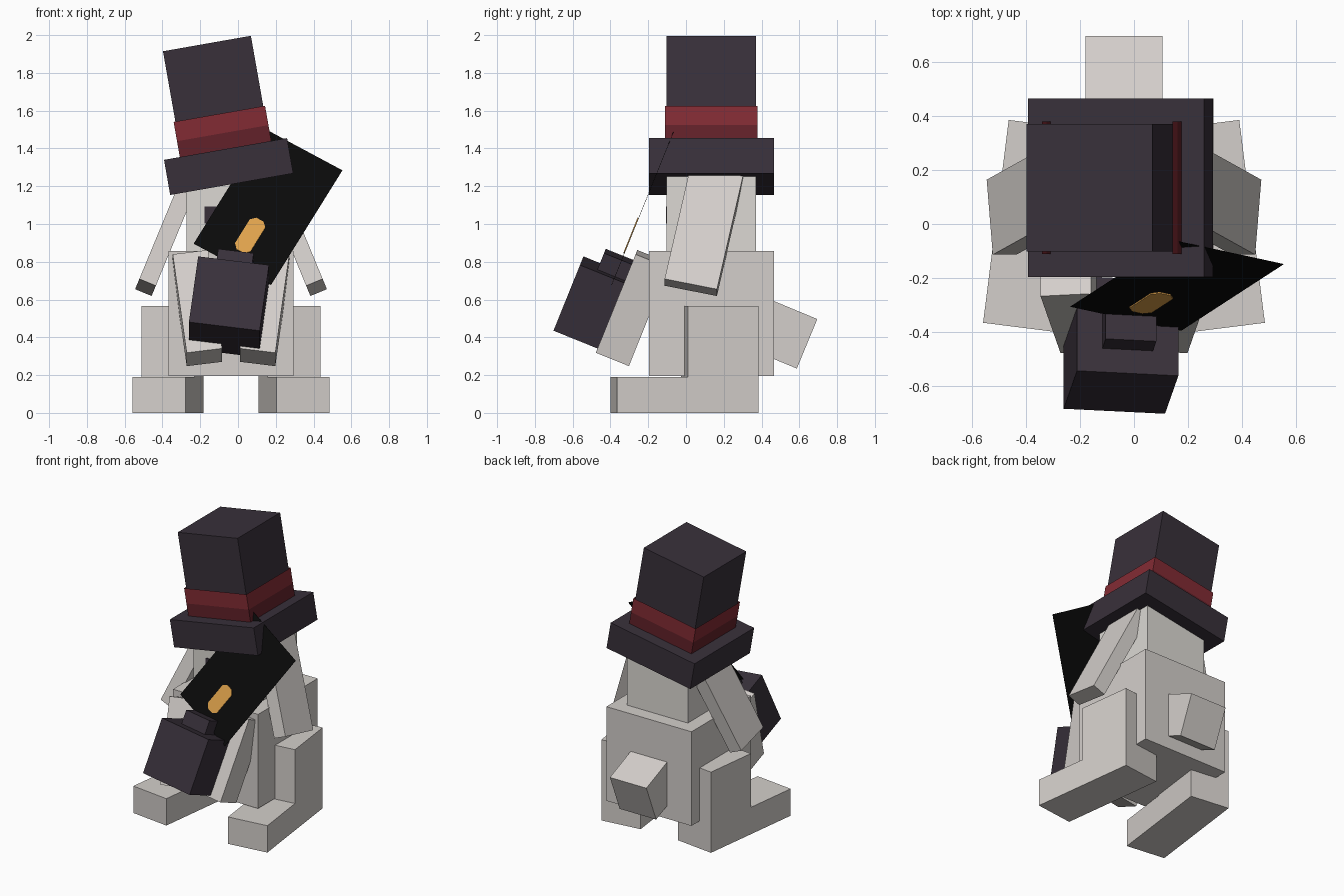
import bpy, bmesh
from math import radians
from mathutils import Matrix, Vector

old = bpy.data.objects.get("Cube")
if old:
    bpy.data.objects.remove(old, do_unlink=True)

U = 0.0945      # one block unit
MID = -0.037    # symmetry plane of the animal


def material(name, r, g, b):
    lin = [((c / 255 + 0.055) / 1.055) ** 2.4 if c > 10 else c / 255 / 12.92 for c in (r, g, b)] + [1]
    m = bpy.data.materials.new(name)
    m.use_nodes = True
    m.diffuse_color = lin
    bsdf = m.node_tree.nodes["Principled BSDF"]
    bsdf.inputs["Base Color"].default_value = lin
    bsdf.inputs["Roughness"].default_value = 0.9
    return m


FUR = material("warm grey fur", 212, 207, 203)
PALE = material("pale fur", 220, 217, 212)
DARK = material("dark plum", 56, 48, 58)
RED = material("band red", 130, 43, 51)
DEEP = material("band deep red", 98, 33, 41)
BLACK = material("black", 10, 10, 10)
GOLD = material("gold", 224, 163, 76)


def turn(*steps):
    """Chain of axis rotations, outermost first."""
    m = Matrix.Identity(4)
    for axis, deg in steps:
        m = m @ Matrix.Rotation(radians(deg), 4, axis)
    return m


def finish(name, bm, centre, rot, mat):
    bmesh.ops.recalc_face_normals(bm, faces=bm.faces)
    me = bpy.data.meshes.new(name)
    bm.to_mesh(me)
    bm.free()
    me.materials.append(mat)
    ob = bpy.data.objects.new(name, me)
    ob.matrix_world = Matrix.Translation(centre) @ rot
    bpy.context.scene.collection.objects.link(ob)
    return ob


def box(name, size, centre, mat, rot=Matrix.Identity(4), open_ends=False):
    bm = bmesh.new()
    bmesh.ops.create_cube(bm, size=1)
    bmesh.ops.scale(bm, vec=size, verts=bm.verts)
    if open_ends:
        bm.normal_update()
        ends = [f for f in bm.faces if abs(f.normal.z) > 0.9]
        bmesh.ops.delete(bm, geom=ends, context='FACES_ONLY')
    return finish(name, bm, Vector(centre), rot, mat)


def prism(name, outline, depth, centre, mat, rot):
    """Outline in local x/z, extruded along local y."""
    bm = bmesh.new()
    face = bm.faces.new([bm.verts.new((x, -depth / 2, z)) for x, z in outline])
    new = bmesh.ops.extrude_face_region(bm, geom=[face])["geom"]
    bmesh.ops.translate(bm, vec=(0, depth, 0), verts=[v for v in new if isinstance(v, bmesh.types.BMVert)])
    return finish(name, bm, Vector(centre), rot, mat)


# Body, head and tail
box("body", (7 * U, 7 * U, 7 * U), (MID, 0.134, 0.525), FUR)
box("head", (5 * U, 5 * U, 4.6 * U), (MID, 0.134, 0.855 + 2.3 * U), PALE)
box("tail", (3 * U, 3 * U, 3 * U), (MID, 0.51, 0.42), FUR, turn(("X", -22.5)))

# Paired parts
leg_outline = [(-4 * U, 0), (4 * U, 0), (4 * U, 6 * U), (0, 6 * U), (0, 2 * U), (-4 * U, 2 * U)]
for side, s in (("left", 1), ("right", -1)):
    prism(side + "_leg", leg_outline, 3 * U, (MID + s * 0.333, -0.008, 0), FUR,
          turn(("Z", 90 + s * 7.2)))
    box(side + "_arm", (2 * U, 2 * U, 6 * U), (MID + s * 0.178, -0.28, 0.555), FUR,
        turn(("X", -22), ("Y", s * 7.5)))
    box(side + "_ear", (U, 3 * U, 7 * U), (MID + s * 0.329, 0.094, 0.963), FUR,
        turn(("Y", s * -22.5), ("X", -12)))
    box(side + "_eye", (0.066, 0.008, 0.09), (MID + s * 0.107, -0.103, 1.047), DARK)

# Tilted hat, stacked along its own axis
tilt = turn(("Y", -10))
brim_top = Vector((-0.066, 0.134, 1.397))


def hat_part(name, width, low, high, mat, open_ends=False):
    centre = brim_top + tilt @ Vector((0, 0, (low + high) / 2))
    box(name, (width, width, high - low), centre, mat, tilt, open_ends)


hat_part("hat_brim", 7 * U, -2 * U, 0, DARK)
hat_part("hat_crown", 5 * U, 0, 6 * U, DARK)
hat_part("hat_band_upper", 5.2 * U, 0.9 * U, 2 * U, RED, True)
hat_part("hat_band_lower", 5.2 * U, 0, 0.9 * U, DEEP, True)

# Held canister with its cap
grip = turn(("X", -22), ("Y", 7.5))
can = Vector((-0.048, -0.447, 0.561))
box("canister", (4 * U, 4 * U, 4 * U), can, DARK, grip)
box("canister_cap", (2 * U, 2 * U, U), can + grip @ Vector((0, 0, 2.5 * U)), DARK, grip)

# Slanted black sheet with a gold mark on its front
lean = turn(("X", -22), ("Y", 30))
sheet = Vector((0.159, -0.227, 1.09))
box("black_sheet", (5 * U, 0.002, 8 * U), sheet, BLACK, lean)
w, h, c = 0.5 * U, 1.1 * U, 0.025
mark = [(-w, -h + c), (-w + c, -h), (w - c, -h), (w, -h + c),
        (w, h - c), (w - c, h), (-w + c, h), (-w, h - c)]
prism("gold_mark", mark, 0.006, sheet + lean @ Vector((0, -0.003, -0.19)), GOLD, lean)
